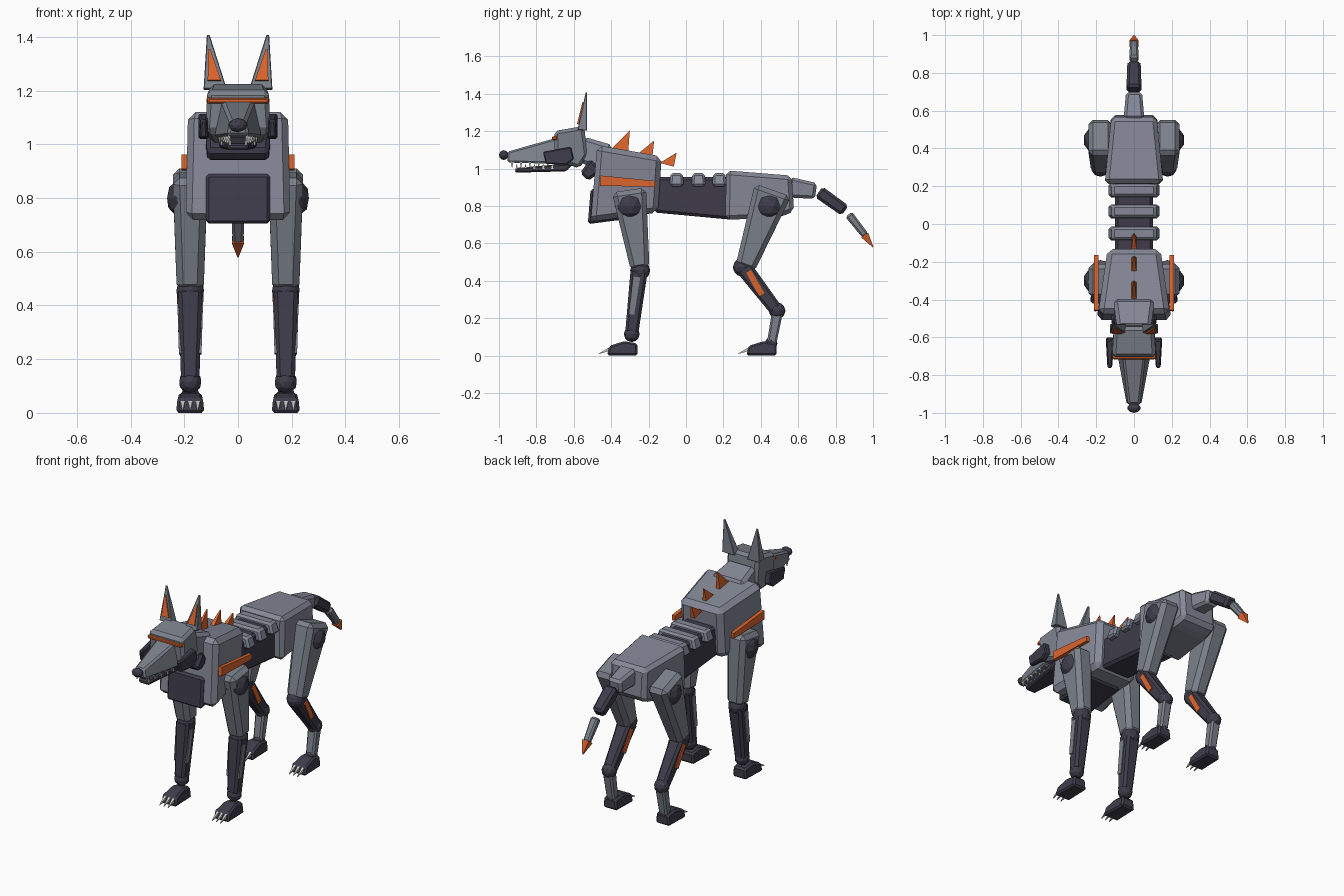
import bpy, bmesh
from mathutils import Vector, Matrix

cube = bpy.data.objects.get("Cube")
if cube:
    bpy.data.objects.remove(cube, do_unlink=True)


def material(name, rgb):
    m = bpy.data.materials.new(name)
    m.use_nodes = True
    m.diffuse_color = (*rgb, 1)
    m.node_tree.nodes["Principled BSDF"].inputs["Base Color"].default_value = (*rgb, 1)
    return m


STEEL = material("steel_grey", (0.235, 0.25, 0.31))
PLATE = material("leg_grey", (0.2, 0.22, 0.26))
DARK = material("dark_joint", (0.05, 0.046, 0.07))
ORANGE = material("orange_accent", (0.72, 0.13, 0.027))
BONE = material("pale_bone", (0.6, 0.6, 0.58))


def finish(name, bm, mat, bevel=0):
    bmesh.ops.recalc_face_normals(bm, faces=bm.faces)
    if bevel:
        bmesh.ops.bevel(bm, geom=bm.edges[:], offset=bevel, segments=1,
                        affect='EDGES', clamp_overlap=True)
    me = bpy.data.meshes.new(name)
    bm.to_mesh(me)
    bm.free()
    me.materials.append(mat)
    ob = bpy.data.objects.new(name, me)
    bpy.context.collection.objects.link(ob)
    return ob


def loft(name, rings, mat, bevel):
    """Closed solid between two matching rings of points."""
    bm = bmesh.new()
    a, b = [[bm.verts.new(p) for p in r] for r in rings]
    n = len(a)
    bm.faces.new(a)
    bm.faces.new(b)
    for i in range(n):
        j = (i + 1) % n
        bm.faces.new((a[i], a[j], b[j], b[i]))
    return finish(name, bm, mat, bevel)


def limb(name, a, b, size_a, size_b, mat, bevel=0):
    """Tapered bar from a to b; sizes are (across x, thickness)."""
    a, b = Vector(a), Vector(b)
    u = Vector((1, 0, 0))
    w = (b - a).cross(u).normalized()
    corners = ((-.5, -.5), (.5, -.5), (.5, .5), (-.5, .5))
    rings = [[p + u * s[0] * i + w * s[1] * j for i, j in corners]
             for p, s in ((a, size_a), (b, size_b))]
    return loft(name, rings, mat, bevel)


def slab(name, profile, mat, bevel=0, cx=0):
    """Side profile of (y, z, half width) spread to both sides of cx."""
    rings = [[(cx + s * h, y, z) for y, z, h in profile] for s in (-1, 1)]
    return loft(name, rings, mat, bevel)


def ball(name, centre, r, mat=DARK, squash=1.0):
    bm = bmesh.new()
    bmesh.ops.create_icosphere(bm, subdivisions=2, radius=r,
                               matrix=Matrix.Translation(centre) @ Matrix.Diagonal((squash, 1, 1, 1)))
    return finish(name, bm, mat)


# Torso
slab("chest", [(-.475, 1.125, .19), (-.13, 1.065, .14), (-.15, .765, .14), (-.51, .715, .2)],
     STEEL, .028)
slab("chest_keel", [(-.51, .89, .12), (-.3, .89, .12), (-.25, .738, .11), (-.525, .703, .12)],
     DARK, .012)
slab("waist", [(-.17, .955, .1), (.26, .955, .1), (.26, .725, .1), (-.17, .765, .1)], DARK, .015)
for i, y in enumerate((-.05, .067, .178)):
    limb(f"spine_plate_{i}", (0, y, .905), (0, y, .975), (.275, .075), (.23, .065), STEEL, .012)
slab("pelvis", [(.215, .99, .155), (.565, .962, .12), (.578, .77, .12), (.5, .74, .13), (.21, .725, .155)],
     STEEL, .022)

# Back spikes
for i, (y0, z0, y1, z1, yt, zt) in enumerate((
        (-.405, 1.1, -.31, 1.08, -.3, 1.205),
        (-.255, 1.08, -.18, 1.06, -.17, 1.15),
        (-.14, 1.03, -.065, 1.01, -.05, 1.085))):
    slab(f"back_spike_{i}", [(y0, z0, .014), (y1, z1, .014), (yt, zt, .003)], ORANGE)

# Tail
limb("tail_base", (0, .55, .9), (0, .695, .88), (.11, .11), (.085, .085), STEEL, .015)
limb("tail_middle", (0, .71, .875), (0, .85, .775), (.08, .07), (.07, .065), DARK, .014)
limb("tail_end", (0, .87, .755), (0, .96, .64), (.05, .045), (.04, .038), PLATE, .01)
limb("tail_tip", (0, .955, .645), (0, 1, .58), (.046, .046), (.004, .004), ORANGE)

# Neck and head
limb("neck", (0, -.42, 1.05), (0, -.57, 1.11), (.22, .16), (.18, .13), STEEL, .02)
limb("throat", (0, -.48, 1.02), (0, -.545, .955), (.24, .09), (.23, .06), DARK, .014)
slab("skull", [(-.705, 1.2, .115), (-.545, 1.228, .105), (-.525, 1.07, .11), (-.57, 1.0, .1),
               (-.7, 1.045, .125)], PLATE, .018)
slab("muzzle", [(-.69, 1.165, .06), (-.955, 1.09, .03), (-.955, 1.032, .04), (-.69, 1.025, .09)],
     PLATE, .01)
slab("lower_jaw", [(-.6, 1.03, .075), (-.91, 1.003, .04), (-.915, .978, .035), (-.64, .985, .07)],
     DARK, .008)
ball("nose", (0, -.974, 1.072), .026, DARK, 1.35)
limb("visor", (0, -.69, 1.164), (0, -.716, 1.162), (.235, .022), (.225, .018), ORANGE, .004)

for side, s in (("left", 1), ("right", -1)):
    # Head details
    slab(f"{side}_cheek", [(-.765, 1.09, .01), (-.615, 1.115, .02), (-.6, 1.05, .02),
                           (-.64, 1.02, .02), (-.75, 1.025, .014)], DARK, .006, s * .128)
    limb(f"{side}_ear", (s * .085, -.555, 1.205), (s * .111, -.532, 1.408),
         (.086, .05), (.01, .008), PLATE, .003)
    limb(f"{side}_inner_ear", (s * .088, -.578, 1.238), (s * .107, -.549, 1.355),
         (.05, .009), (.006, .009), ORANGE)
    for i in range(5):
        t = i / 4
        x, y = s * (.033 + .035 * t), -.93 + .19 * t
        limb(f"{side}_upper_tooth_{i}", (x, y, 1.038), (x, y, 1.006), (.013, .015), (.002, .002), BONE)
        limb(f"{side}_lower_tooth_{i}", (x * .9, y + .025, .998), (x * .9, y + .025, 1.024),
             (.01, .012), (.002, .002), BONE)
    limb(f"{side}_chest_stripe", (s * .2, -.458, .935), (s * .2, -.165, .918),
         (.022, .055), (.022, .032), ORANGE)

    # Front leg
    x = s * .178
    ball(f"{side}_shoulder", (s * .188, -.3, .8), .08)
    limb(f"{side}_front_upper_leg", (x, -.305, .885), (x, -.245, .46), (.13, .185), (.1, .1), PLATE, .025)
    ball(f"{side}_elbow", (x, -.245, .455), .054)
    limb(f"{side}_front_lower_leg", (x, -.25, .46), (x, -.29, .12), (.09, .092), (.068, .07), DARK, .014)
    limb(f"{side}_front_shin_strip", (x, -.262, .42), (x, -.292, .22), (.096, .035), (.084, .03), PLATE)
    ball(f"{side}_front_ankle", (x, -.29, .115), .043)

    # Rear leg
    ball(f"{side}_hip", (s * .188, .445, .8), .08)
    limb(f"{side}_thigh", (x, .465, .885), (x, .315, .465), (.13, .205), (.1, .105), PLATE, .025)
    ball(f"{side}_knee", (x, .3, .472), .05)
    limb(f"{side}_rear_shin", (x, .305, .475), (x, .485, .24), (.09, .09), (.068, .07), DARK, .014)
    limb(f"{side}_rear_shin_strip", (x, .335, .45), (x, .405, .325), (.1, .03), (.088, .034), ORANGE)
    ball(f"{side}_hock", (x, .487, .24), .045)
    limb(f"{side}_rear_pastern", (x, .488, .23), (x, .455, .05), (.062, .058), (.055, .05), PLATE, .01)
    ball(f"{side}_rear_ankle", (x, .455, .065), .034)

    # Paws and claws
    for end, heel in (("front", -.26), ("rear", .485)):
        slab(f"{side}_{end}_paw", [(heel, .065, .04), (heel - .07, .077, .042), (heel - .15, .052, .048),
                                   (heel - .162, .0, .053), (heel, .0, .048)], DARK, .01, x)
        for i in (-1, 0, 1):
            cx = x + i * .028
            limb(f"{side}_{end}_claw_{i + 1}", (cx, heel - .145, .036), (cx, heel - .205, .01),
                 (.017, .02), (.003, .003), BONE)
